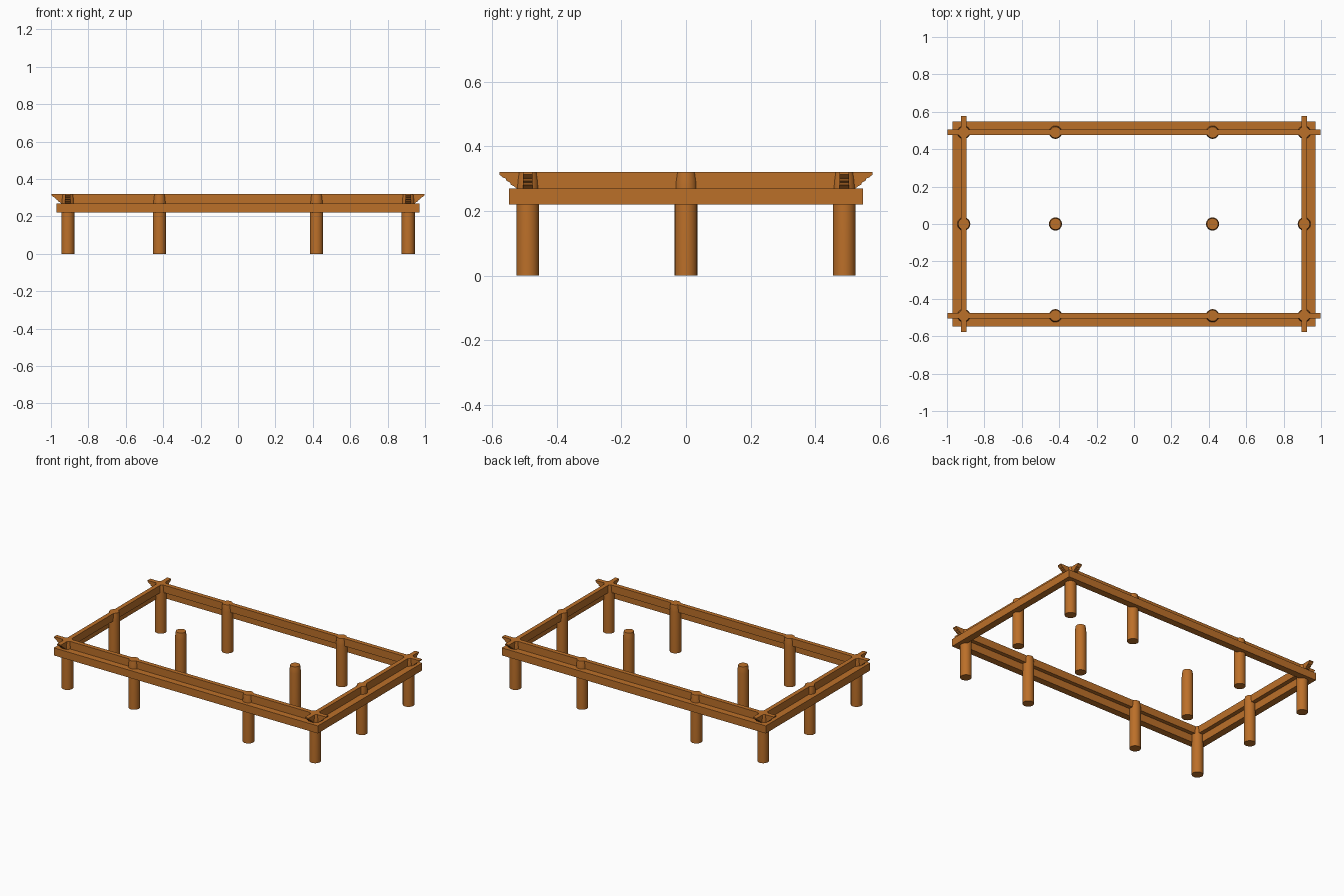
import bpy, bmesh, math
from mathutils import Matrix

if "Cube" in bpy.data.objects:
    bpy.data.objects.remove(bpy.data.objects["Cube"])

wood = bpy.data.materials.new("warm_wood")
wood.diffuse_color = (0.50, 0.16, 0.022, 1)
wood.use_nodes = True
wood.node_tree.nodes["Principled BSDF"].inputs["Base Color"].default_value = wood.diffuse_color

CX, CY = 0.91, 0.49          # column grid half sizes
LOW, MID, TOP = 0.22, 0.27, 0.32


def make(name, bm):
    bmesh.ops.recalc_face_normals(bm, faces=bm.faces)
    me = bpy.data.meshes.new(name)
    bm.to_mesh(me)
    bm.free()
    me.materials.append(wood)
    ob = bpy.data.objects.new(name, me)
    bpy.context.collection.objects.link(ob)
    return ob


def smooth(ob):
    bpy.ops.object.select_all(action='DESELECT')
    ob.select_set(True)
    bpy.context.view_layer.objects.active = ob
    bpy.ops.object.shade_smooth_by_angle(angle=math.radians(35))


def prism(name, pts, offset, matrix=Matrix()):
    """Extrude a closed outline of 3D points by an offset."""
    bm = bmesh.new()
    f = bm.faces.new([bm.verts.new(p) for p in pts])
    r = bmesh.ops.extrude_face_region(bm, geom=[f])
    moved = [v for v in r["geom"] if isinstance(v, bmesh.types.BMVert)]
    bmesh.ops.translate(bm, verts=moved, vec=offset)
    bmesh.ops.transform(bm, matrix=matrix, verts=bm.verts)
    return make(name, bm)


def column(name, x, y, n=24):
    """Round column, softly drawn in at the head."""
    bm = bmesh.new()
    rings = []
    for r, z in [(0.035, 0), (0.035, 0.275), (0.0335, 0.295), (0.030, TOP)]:
        rings.append([bm.verts.new((x + r * math.cos(2 * math.pi * i / n),
                                    y + r * math.sin(2 * math.pi * i / n), z))
                      for i in range(n)])
    for a, b in zip(rings, rings[1:]):
        for i in range(n):
            j = (i + 1) % n
            bm.faces.new((a[i], a[j], b[j], b[i]))
    bm.faces.new(rings[0])
    bm.faces.new(rings[-1])
    smooth(make(name, bm))


# columns on a 4 x 3 grid
for i, x in enumerate((-CX, -0.42, 0.42, CX)):
    for j, y in enumerate((-CY, 0, CY)):
        column(f"column_{i}_{j}", x, y)


# upper tie beams with stepped, carved ends beyond the corner columns
def tie_beam(name, half, across, along_y):
    end = [(0.035, MID), (0.042, 0.276), (0.052, 0.281), (0.055, 0.288),
           (0.065, 0.293), (0.068, 0.300), (0.078, 0.304), (0.088, 0.313),
           (0.088, TOP)]
    side = [(half + d, z) for d, z in end]
    outline = side + [(-u, z) for u, z in reversed(side)]
    pts = [(u, across - 0.0145, z) for u, z in outline]
    rot = Matrix.Rotation(math.pi / 2, 4, 'Z') if along_y else Matrix()
    prism(name, pts, (0, 0.029, 0), rot)


for s, tag in ((-1, "a"), (1, "b")):
    tie_beam(f"upper_long_beam_{tag}", CX, s * CY, False)
    tie_beam(f"upper_short_beam_{tag}", CY, s * CX, True)

# mitred lower ring beams hugging the outside of the frame
OX, OY, W = 0.97, 0.548, 0.046
outer = [(-OX, -OY), (OX, -OY), (OX, OY), (-OX, OY)]
inner = [(math.copysign(OX - W, x), math.copysign(OY - W, y)) for x, y in outer]
for k, tag in enumerate(("front", "right", "back", "left")):
    m = (k + 1) % 4
    loop = (outer[k], outer[m], inner[m], inner[k])
    prism(f"lower_{tag}_beam", [(x, y, LOW) for x, y in loop], (0, 0, MID - LOW))
